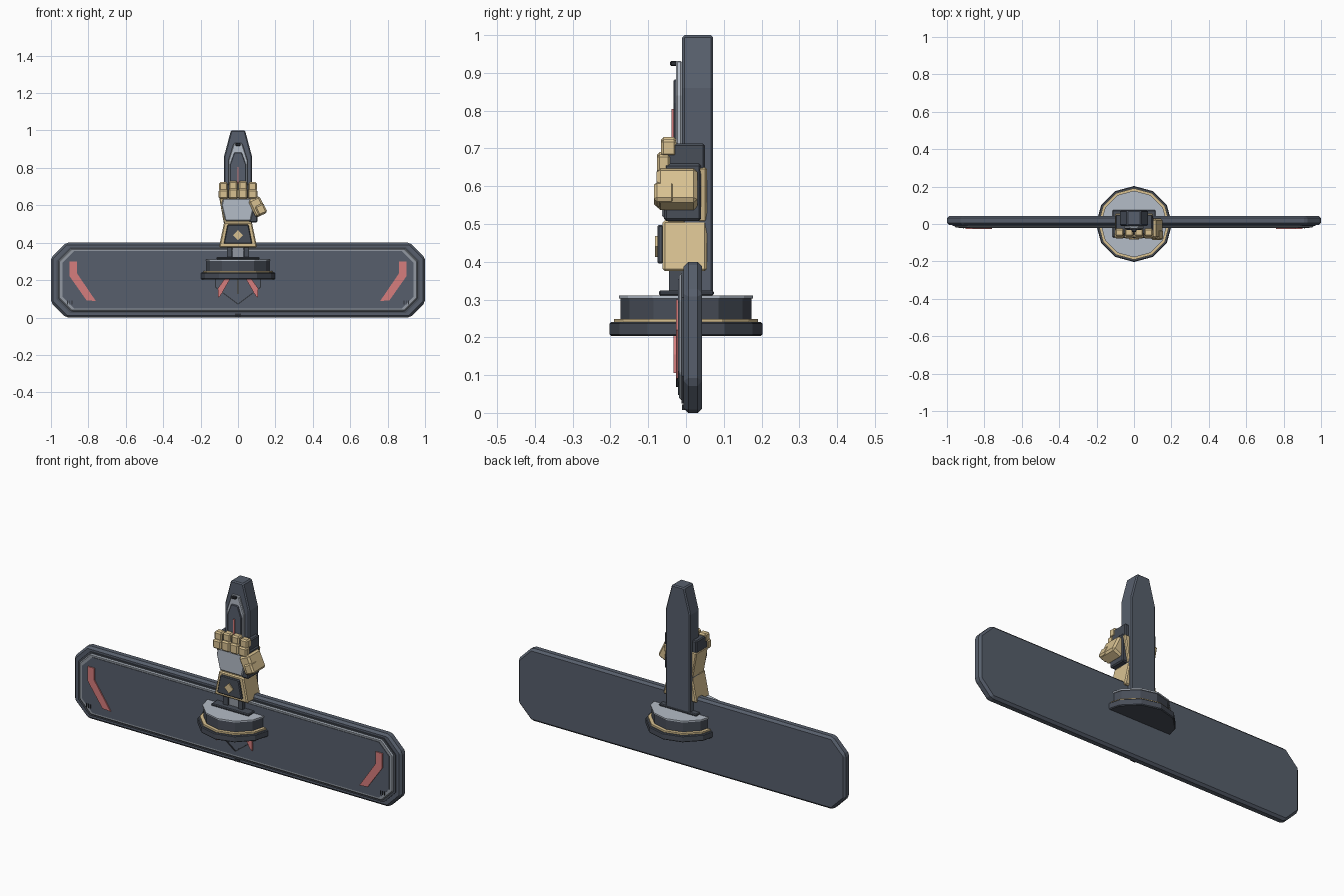
import bpy, bmesh, math
from mathutils import Matrix

if "Cube" in bpy.data.objects:
    bpy.data.objects.remove(bpy.data.objects["Cube"])


def material(name, rgb):
    m = bpy.data.materials.new(name)
    lin = [((c / 255 + 0.055) / 1.055) ** 2.4 for c in rgb]
    m.diffuse_color = (*lin, 1)
    m.use_nodes = True
    m.node_tree.nodes["Principled BSDF"].inputs["Base Color"].default_value = m.diffuse_color
    return m


SLATE = material("slate", (87, 95, 108))
DARK = material("dark slate", (72, 78, 88))
BLACK = material("charcoal", (48, 51, 57))
GOLD = material("sand gold", (216, 193, 145))
SILVER = material("silver", (180, 188, 199))
GREY = material("steel grey", (146, 153, 162))
RED = material("soft red", (214, 125, 125))


def finish(name, bm, mat, bevel=0):
    bmesh.ops.recalc_face_normals(bm, faces=bm.faces)
    me = bpy.data.meshes.new(name)
    bm.to_mesh(me)
    bm.free()
    me.materials.append(mat)
    ob = bpy.data.objects.new(name, me)
    bpy.context.collection.objects.link(ob)
    if bevel:
        mod = ob.modifiers.new("bevel", "BEVEL")
        mod.width, mod.segments = bevel, 1
        mod.limit_method = "ANGLE"
        mod.angle_limit = math.radians(40)
    return ob


def prism(name, pts, y0, y1, mat, bevel=0):
    """Extrude an x,z outline from y0 (front) to y1 (back)."""
    bm = bmesh.new()
    a = [bm.verts.new((x, y0, z)) for x, z in pts]
    b = [bm.verts.new((x, y1, z)) for x, z in pts]
    bm.faces.new(a)
    bm.faces.new(b[::-1])
    n = len(pts)
    for i in range(n):
        j = (i + 1) % n
        bm.faces.new((a[i], b[i], b[j], a[j]))
    return finish(name, bm, mat, bevel)


def sym(half):
    """Complete an outline given its right side, bottom to top."""
    return half + [(-x, z) for x, z in reversed(half)]


def pair(name, pts, y0, y1, mat):
    prism(name + "_right", pts, y0, y1, mat)
    prism(name + "_left", [(-x, z) for x, z in pts], y0, y1, mat)


def box(name, lo, hi, mat, bevel=0, tilt=0):
    bm = bmesh.new()
    size = [h - l for l, h in zip(lo, hi)]
    mid = [(h + l) / 2 for l, h in zip(lo, hi)]
    bmesh.ops.create_cube(bm, size=1, matrix=Matrix.Translation(mid)
                          @ Matrix.Rotation(math.radians(tilt), 4, "Y")
                          @ Matrix.Diagonal((*size, 1)))
    return finish(name, bm, mat, bevel)


def disc(name, r, z0, z1, mat, bevel=0):
    bm = bmesh.new()
    bmesh.ops.create_cone(bm, cap_ends=True, segments=12, radius1=r, radius2=r,
                          depth=z1 - z0,
                          matrix=Matrix.Translation((0, 0, (z0 + z1) / 2)))
    return finish(name, bm, mat, bevel)


def octagon(x, z0, z1, c):
    return sym([(x - c, z0), (x, z0 + c), (x, z1 - c), (x - c, z1)])


# Wide sign board with layered rim
prism("board", octagon(1.0, 0, 0.4, 0.08), -0.006, 0.043, SLATE, 0.012)
prism("board_step", octagon(0.97, 0.025, 0.377, 0.072), -0.012, 0.0, DARK)
prism("board_rim", octagon(0.96, 0.033, 0.37, 0.07), -0.018, 0.0, GREY, 0.006)
prism("board_panel", octagon(0.937, 0.048, 0.355, 0.062), -0.021, 0.0, SLATE)

# Painted marks on the board
pair("red_mark", [(0.90, 0.30), (0.86, 0.30), (0.86, 0.235), (0.76, 0.088),
                  (0.81, 0.092), (0.90, 0.22)], -0.027, -0.02, RED)
for i in range(3):
    x = 0.885 + i * 0.012
    pair(f"tick_{i}", [(x, 0.07), (x + 0.004, 0.07), (x + 0.004, 0.092),
                       (x, 0.092)], -0.024, -0.02, BLACK)
pair("chevron_line", [(0.0, 0.068), (0.122, 0.16), (0.122, 0.21),
                      (0.117, 0.21), (0.117, 0.163), (0.0, 0.075)],
     -0.026, -0.02, BLACK)
pair("red_slash", [(0.04, 0.21), (0.07, 0.21), (0.108, 0.155), (0.108, 0.105),
                   (0.095, 0.115)], -0.033, -0.025, RED)
box("centre_line", (-0.004, -0.03, 0.125), (0.004, -0.02, 0.21), GOLD)
box("bottom_notch", (-0.015, -0.01, 0.008), (0.015, 0.0, 0.022), BLACK)

# Round pedestal
disc("pedestal_base", 0.203, 0.204, 0.24, DARK, 0.004)
disc("pedestal_gold_ring", 0.191, 0.24, 0.249, GOLD)
disc("pedestal_drum", 0.173, 0.249, 0.303, DARK)
disc("pedestal_top", 0.178, 0.303, 0.311, SILVER)

# Tall blade with tapered tip and layered front
prism("blade", sym([(0.075, 0.31), (0.075, 0.86), (0.038, 1.0)]),
      -0.01, 0.072, SLATE, 0.006)
prism("blade_trim", sym([(0.052, 0.6), (0.052, 0.84), (0.022, 0.932)]),
      -0.026, -0.01, SILVER, 0.004)
prism("blade_inlay", sym([(0.042, 0.6), (0.042, 0.82), (0.02, 0.882)]),
      -0.033, -0.02, SLATE, 0.003)
box("blade_red_line", (-0.004, -0.038, 0.6), (0.004, -0.03, 0.805), RED)
box("blade_stud", (-0.013, -0.042, 0.918), (0.013, -0.024, 0.932), BLACK, 0.003)

# Mounting plate and posts beneath the wrist
box("mount_plate", (-0.115, -0.072, 0.311), (0.115, 0.074, 0.324), DARK, 0.004)
for s in (-1, 1):
    box("wrist_post", (s * 0.045 - 0.014, -0.045, 0.32),
        (s * 0.045 + 0.014, -0.015, 0.38), DARK)
box("wrist_core", (-0.03, -0.035, 0.32), (0.03, 0.0, 0.38), GREY)

# Forearm cuff with badge
prism("forearm", sym([(0.102, 0.375), (0.074, 0.51)]), -0.062, 0.055, GOLD, 0.006)
prism("cuff_plate", sym([(0.076, 0.395), (0.056, 0.497)]),
      -0.076, -0.06, DARK, 0.004)
prism("badge", [(0, 0.412), (0.027, 0.44), (0, 0.468), (-0.027, 0.44)],
      -0.082, -0.07, GOLD)

# Hand: palm, back plate and knuckle block
prism("hand", sym([(0.076, 0.505), (0.102, 0.65)]), -0.05, 0.055, GOLD, 0.005)
prism("hand_plate", sym([(0.068, 0.517), (0.088, 0.6), (0.08, 0.635)]),
      -0.064, -0.048, SILVER, 0.005)
box("knuckle_block", (-0.098, -0.055, 0.64), (0.098, 0.05, 0.713), DARK, 0.005)
box("thumb_root", (0.06, -0.058, 0.508), (0.104, 0.04, 0.66), DARK, 0.006)

# Four fingers, each two segments
for i in range(4):
    x = -0.078 + i * 0.052
    lift = 0.0 if i in (0, 3) else 0.006
    box(f"finger_tip_{i}", (x - 0.023, -0.066, 0.678 + lift),
        (x + 0.023, -0.025, 0.724 + lift), GOLD, 0.007)
    box(f"finger_base_{i}", (x - 0.025, -0.077, 0.634),
        (x + 0.025, -0.04, 0.684 + lift), GOLD, 0.007)

# Thumb, two tilted segments
box("thumb", (0.072, -0.078, 0.542), (0.138, 0.03, 0.642), GOLD, 0.01, -25)
box("thumb_tip", (0.098, -0.085, 0.55), (0.148, -0.03, 0.606), GOLD, 0.008, -25)
